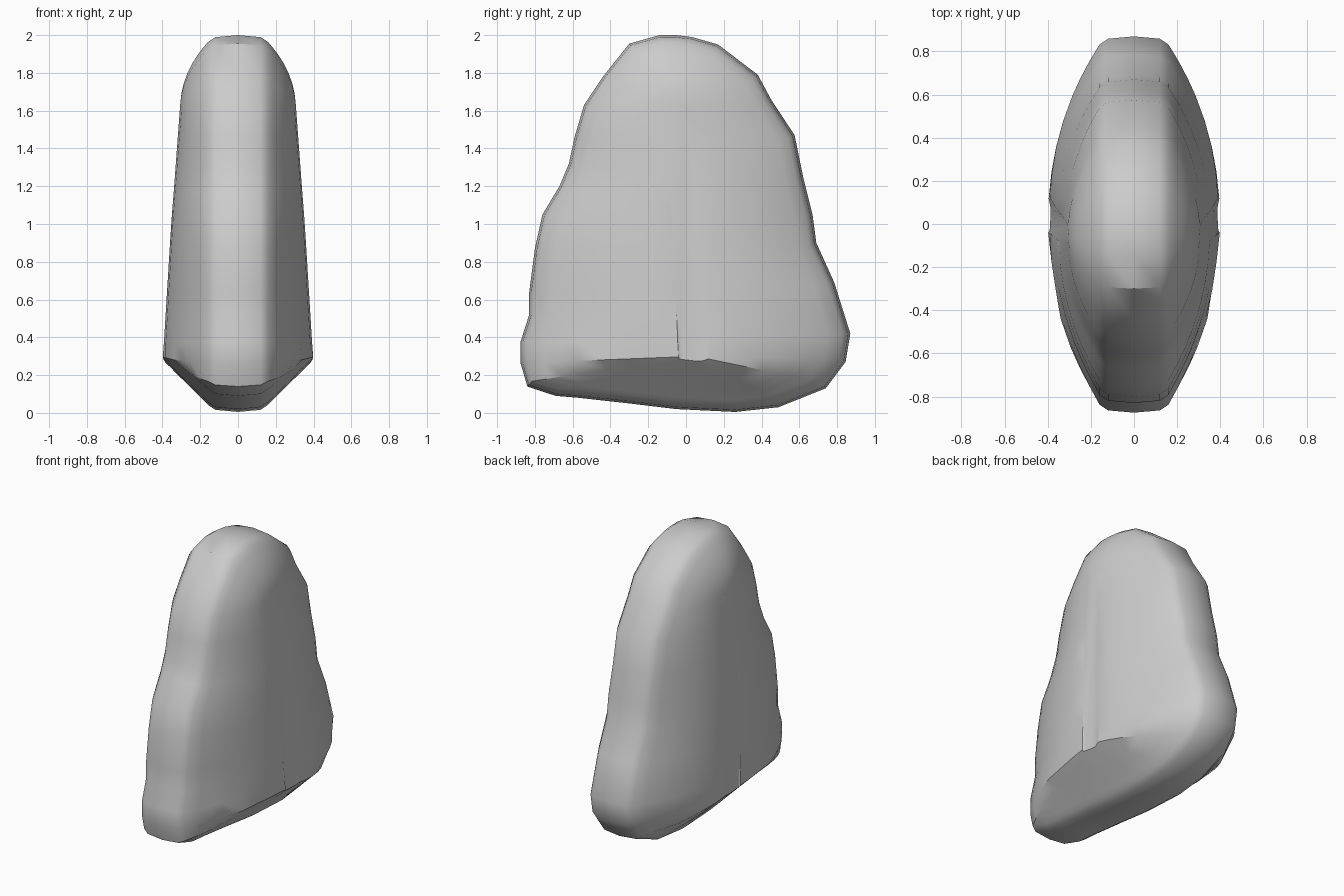
import bpy, bmesh, math
from mathutils import Vector

if "Cube" in bpy.data.objects:
    bpy.data.objects.remove(bpy.data.objects["Cube"])

# Side silhouette (y, z), clockwise from the top
OUT = [(-.05, 2), (.03, 1.99), (.17, 1.95), (.38, 1.79), (.45, 1.66), (.575, 1.47), (.62, 1.25),
       (.67, 1.05), (.69, .9), (.785, .69), (.87, .42), (.845, .27), (.74, .13), (.49, .03),
       (.26, .005), (-.05, .02), (-.3, .05), (-.57, .08), (-.69, .09), (-.84, .14), (-.875, .26),
       (-.875, .38), (-.83, .52), (-.83, .64), (-.80, .87), (-.76, 1.05), (-.67, 1.2), (-.62, 1.32),
       (-.59, 1.46), (-.54, 1.63), (-.44, 1.78), (-.3, 1.955), (-.14, 2)]
WIDTH = [(0, .405), (.27, .4), (.4, .392), (1, .355), (1.5, .315), (1.62, .305), (2, .25)]
RIM, Z_LOW, Z_HIGH = .16, .30, 1.6
N = len(OUT)


def lerp_table(table, t):
    if t <= table[0][0]:
        return table[0][1]
    for (a, u), (b, v) in zip(table, table[1:]):
        if t <= b:
            return u + (v - u) * (t - a) / (b - a)
    return table[-1][1]


def inset(d):
    pts = [Vector(p) for p in OUT]
    res = []
    for i, p in enumerate(pts):
        t = (pts[(i + 1) % N] - pts[i - 1]).normalized()
        res.append(p + Vector((t.y, -t.x)) * d)
    return res


rim = inset(.038)
low_edge = sorted((p.x, p.y) for p in rim if p.y < .22)


def face_point(p, s):
    """Point on the bulging side, s = 1 at the rim and 0 at the spine."""
    zc = min(max(p.y, Z_LOW), Z_HIGH)
    c = Vector((.05 - .1 * (zc - Z_LOW) / (Z_HIGH - Z_LOW), zc))
    q = c + (p - c) * s
    if p.y < Z_LOW:
        w = lerp_table(WIDTH, q.y) - RIM
        x = w * max(0, 1 - abs(q.x / .83) ** 2.2)
        x = min(x, max(0, q.y - lerp_table(low_edge, q.x)) * 1.02)
        if s == 1:
            x = 0
    else:
        x = (lerp_table(WIDTH, zc) - RIM) * (1 - s ** 2.2)
    return RIM + x, q.x, q.y


# Rings running from one broad face, across the edge band, to the other
steps = [.1, .25, .4, .55, .7, .8, .9, 1]
half = [[face_point(p, s) for p in rim] for s in steps]
half.append([(.12, p.x, p.y) for p in inset(.011)])
middle = [(0, y, z) for y, z in OUT]
rings = half + [middle] + [[(-x, y, z) for x, y, z in r] for r in reversed(half)]

bm = bmesh.new()
loops = [[bm.verts.new(co) for co in r] for r in rings]
for a, b in zip(loops, loops[1:]):
    for i in range(N):
        j = (i + 1) % N
        bm.faces.new((a[i], a[j], b[j], b[i]))
caps = [bm.faces.new(loops[0]), bm.faces.new(loops[-1])]
bmesh.ops.triangulate(bm, faces=caps)
bmesh.ops.recalc_face_normals(bm, faces=bm.faces)

# Standing stone
mesh = bpy.data.meshes.new("standing_stone")
bm.to_mesh(mesh)
bm.free()
stone = bpy.data.objects.new("standing_stone", mesh)
bpy.context.collection.objects.link(stone)
bpy.context.view_layer.objects.active = stone
stone.select_set(True)
bpy.ops.object.shade_smooth_by_angle(angle=math.radians(32))
